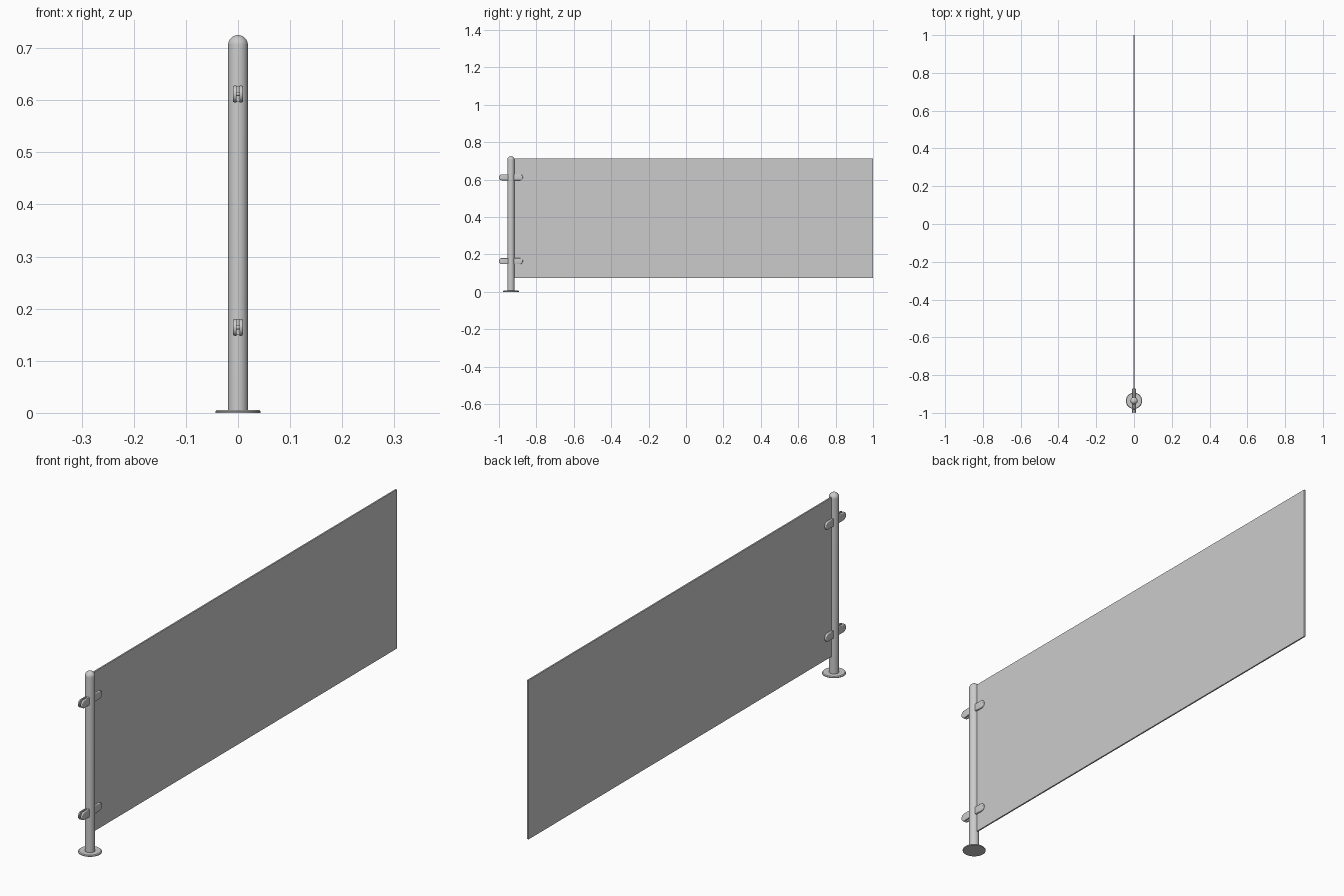
import bpy, bmesh, math
from mathutils import Matrix, Vector

if "Cube" in bpy.data.objects:
    bpy.data.objects.remove(bpy.data.objects["Cube"])

POST_Y = -0.936


def finish(name, bm, angle=35):
    bmesh.ops.recalc_face_normals(bm, faces=bm.faces)
    mesh = bpy.data.meshes.new(name)
    bm.to_mesh(mesh)
    bm.free()
    ob = bpy.data.objects.new(name, mesh)
    bpy.context.collection.objects.link(ob)
    bpy.ops.object.select_all(action='DESELECT')
    ob.select_set(True)
    bpy.context.view_layer.objects.active = ob
    bpy.ops.object.shade_smooth_by_angle(angle=math.radians(angle))
    return ob


def lathe(name, profile, steps=48):
    bm = bmesh.new()
    verts = [bm.verts.new((r, 0, z)) for r, z in profile]
    edges = [bm.edges.new(pair) for pair in zip(verts, verts[1:])]
    bmesh.ops.spin(bm, geom=verts + edges, cent=(0, 0, 0), axis=(0, 0, 1),
                   angle=math.tau, steps=steps)
    bmesh.ops.remove_doubles(bm, verts=bm.verts, dist=1e-5)
    ob = finish(name, bm)
    ob.location.y = POST_Y
    return ob


def box(name, lo, hi):
    lo, hi = Vector(lo), Vector(hi)
    bm = bmesh.new()
    bmesh.ops.create_cube(bm, size=1, matrix=Matrix.Translation((lo + hi) / 2)
                          @ Matrix.Diagonal((*(hi - lo), 1)))
    return finish(name, bm)


def jaw(name, side, y_dir, z):
    # Tongue with a half-round free end, extruded across x
    r, start, end = 0.016, 0.012, 0.064
    pts = [(start, -r)]
    for i in range(17):
        a = -math.pi / 2 + math.pi * i / 16
        pts.append((end - r + r * math.cos(a), r * math.sin(a)))
    pts.append((start, r))
    bm = bmesh.new()
    face = bm.faces.new([bm.verts.new((side * 0.0033, POST_Y + y_dir * y, z + h))
                         for y, h in pts])
    ext = bmesh.ops.extrude_face_region(bm, geom=[face])
    verts = [v for v in ext['geom'] if isinstance(v, bmesh.types.BMVert)]
    bmesh.ops.translate(bm, verts=verts, vec=(side * 0.0067, 0, 0))
    # Soften the outer rim
    rim = [e for e in bm.edges if all(abs(v.co.x) > 0.009 for v in e.verts)]
    bmesh.ops.bevel(bm, geom=rim, offset=0.003, segments=3, profile=0.5,
                    affect='EDGES')
    return finish(name, bm)


# Post with domed cap
R, TOP = 0.019, 0.725
dome = [(R * math.cos(i * math.pi / 24), TOP - R + R * math.sin(i * math.pi / 24))
        for i in range(12)]
lathe("post", [(0, 0.002), (R, 0.002)] + dome + [(0, TOP)])

# Floor flange
lathe("base_flange", [(0, 0), (0.043, 0), (0.043, 0.003), (0.040, 0.006), (0, 0.006)])

# Screen panel
box("panel", (-0.003, POST_Y + 0.019, 0.075), (0.003, 1.0, 0.712))

# Clamps on both sides of the post, at two heights
for level, z in (("lower", 0.164), ("upper", 0.612)):
    for face, d in (("front", -1), ("back", 1)):
        tag = f"{level}_{face}"
        for hand, s in (("left", -1), ("right", 1)):
            jaw(f"clamp_jaw_{tag}_{hand}", s, d, z)
        ys = sorted((POST_Y + d * 0.012, POST_Y + d * 0.022))
        box(f"clamp_core_{tag}", (-0.0035, ys[0], z - 0.015), (0.0035, ys[1], z + 0.015))
        # Cross screw through the jaws
        bm = bmesh.new()
        bmesh.ops.create_cone(bm, cap_ends=True, segments=20, radius1=0.004,
                              radius2=0.004, depth=0.012,
                              matrix=Matrix.Translation((0, POST_Y + d * 0.044, z))
                              @ Matrix.Rotation(math.pi / 2, 4, 'Y'))
        finish(f"clamp_screw_{tag}", bm)
